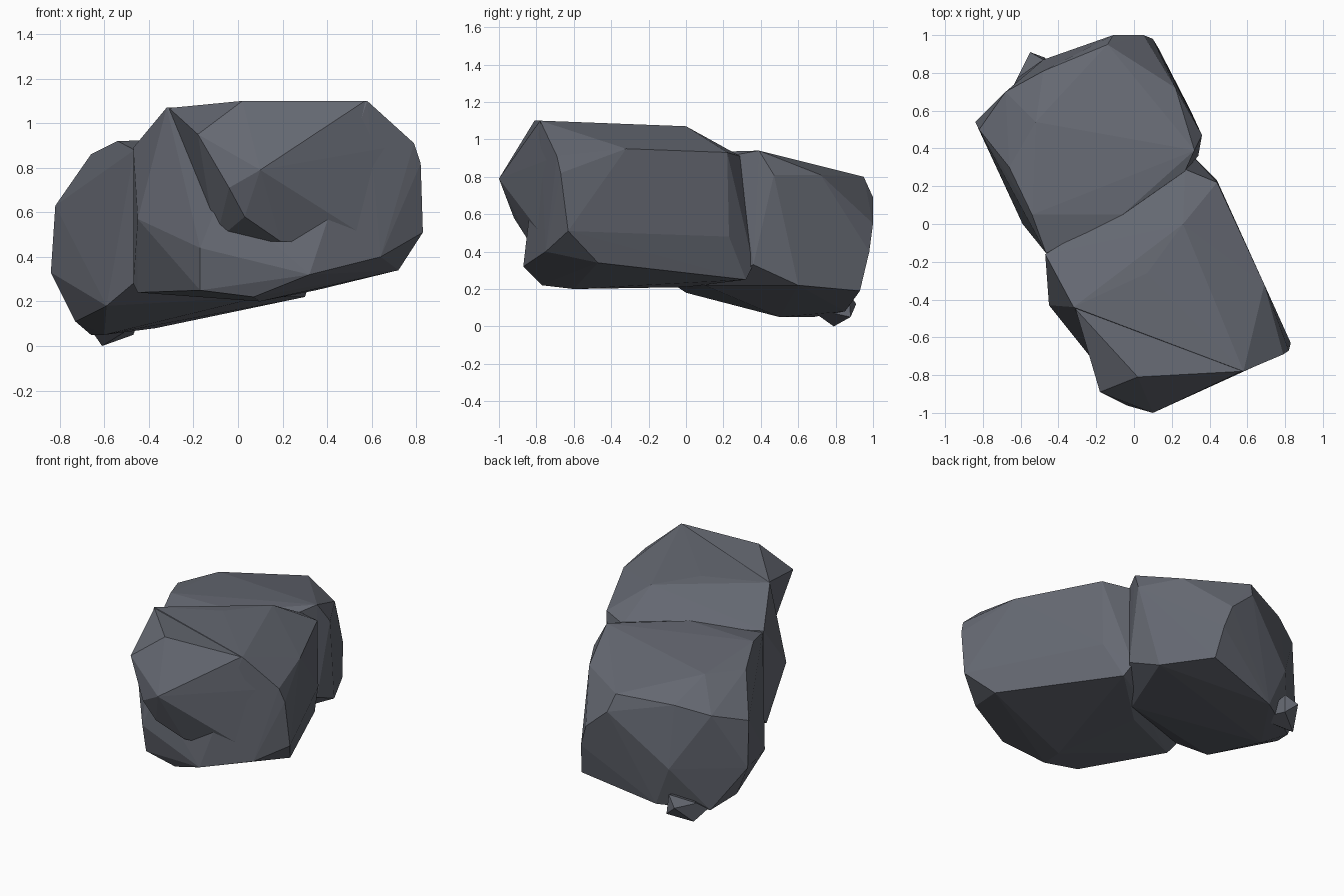
import bpy, bmesh

stone = bpy.data.materials.new("slate_grey")
stone.diffuse_color = (0.13, 0.14, 0.168, 1)


def chunk(name, points):
    """Faceted stone: convex hull around its corner points."""
    bm = bmesh.new()
    for p in points:
        bm.verts.new(p)
    res = bmesh.ops.convex_hull(bm, input=bm.verts[:])
    inner = {g for g in res["geom_interior"] + res["geom_unused"]
             if isinstance(g, bmesh.types.BMVert)}
    bmesh.ops.delete(bm, geom=list(inner), context='VERTS')
    bmesh.ops.recalc_face_normals(bm, faces=bm.faces[:])
    me = bpy.data.meshes.new(name)
    bm.to_mesh(me)
    bm.free()
    me.materials.append(stone)
    ob = bpy.data.objects.new(name, me)
    bpy.context.collection.objects.link(ob)
    return ob


# main body of the front boulder, cut back at its front left corner
front = chunk("boulder", [
    (-.32, -.44, 1.07), (.58, -.78, 1.10), (.26, 0, 1.07), (.07, -.26, 1.08),
    (.69, -.32, .95), (.44, .22, .93), (.27, .29, .91), (-.06, .05, .92),
    (-.47, -.16, .89), (-.47, -.16, .28), (-.45, -.43, .57), (-.45, -.22, .24),
    (-.17, -.78, .44), (-.17, -.74, .25), (-.08, -.77, .67),
    (.07, -.77, .22), (.32, -.87, .32), (.64, -.75, .40),
    (.83, -.63, .51), (.72, -.47, .34), (.82, -.67, .82), (.79, -.69, .91),
    (.10, -.60, .20), (.44, .23, .48), (.35, .32, .25), (.31, .36, .33),
    (.0, .0, .21)])

# jutting nose that overhangs the cut corner
nose = chunk("front_nose", [
    (-.31, -.45, 1.068), (.02, -.81, 1.10), (.57, -.78, 1.10),
    (-.18, -.89, .95), (-.04, -.96, .71), (.03, -.92, .58),
    (.10, -1.0, .79), (.37, -.87, .67), (.19, -.85, .47),
    (.78, -.69, .91), (.64, -.74, .45), (-.10, -.70, .47), (.3, -.4, .9)])

# rear boulder, sinking down toward the back left
rear = chunk("rear_boulder", [
    (-.465, -.155, .88), (-.54, .05, .92), (-.66, .30, .86), (-.52, .54, .88),
    (.27, .28, .92), (.32, .39, .94), (.36, .47, .81), (.22, .72, .81),
    (-.14, .95, .80), (-.48, .81, .76), (-.68, .70, .70), (-.82, .50, .63),
    (-.84, .54, .33), (-.73, .50, .11), (-.59, 0, .18), (-.465, -.155, .285),
    (-.11, 1.0, .69), (.05, 1.0, .55), (.10, .98, .40), (-.06, .05, .93),
    (.13, .93, .19), (.30, .60, .22), (.34, .36, .33), (.1, .1, .22),
    (-.66, .68, .05), (-.60, .50, .05), (-.37, .85, .08), (-.48, .87, .35)])

# small spur at the foot of the rear boulder
spur = chunk("foot_spur", [
    (-.55, .91, .12), (-.47, .88, .05), (-.61, .79, 0), (-.655, .70, .065),
    (-.62, .77, .12), (-.48, .87, .18), (-.45, .65, .10)])

# merge the chunks into one closed stone
for other in (nose, rear, spur):
    mod = front.modifiers.new("merge", 'BOOLEAN')
    mod.operation = 'UNION'
    mod.solver = 'EXACT'
    mod.object = other
deps = bpy.context.evaluated_depsgraph_get()
merged = bpy.data.meshes.new_from_object(front.evaluated_get(deps))
front.modifiers.clear()
front.data = merged
for other in (nose, rear, spur):
    bpy.data.objects.remove(other)
